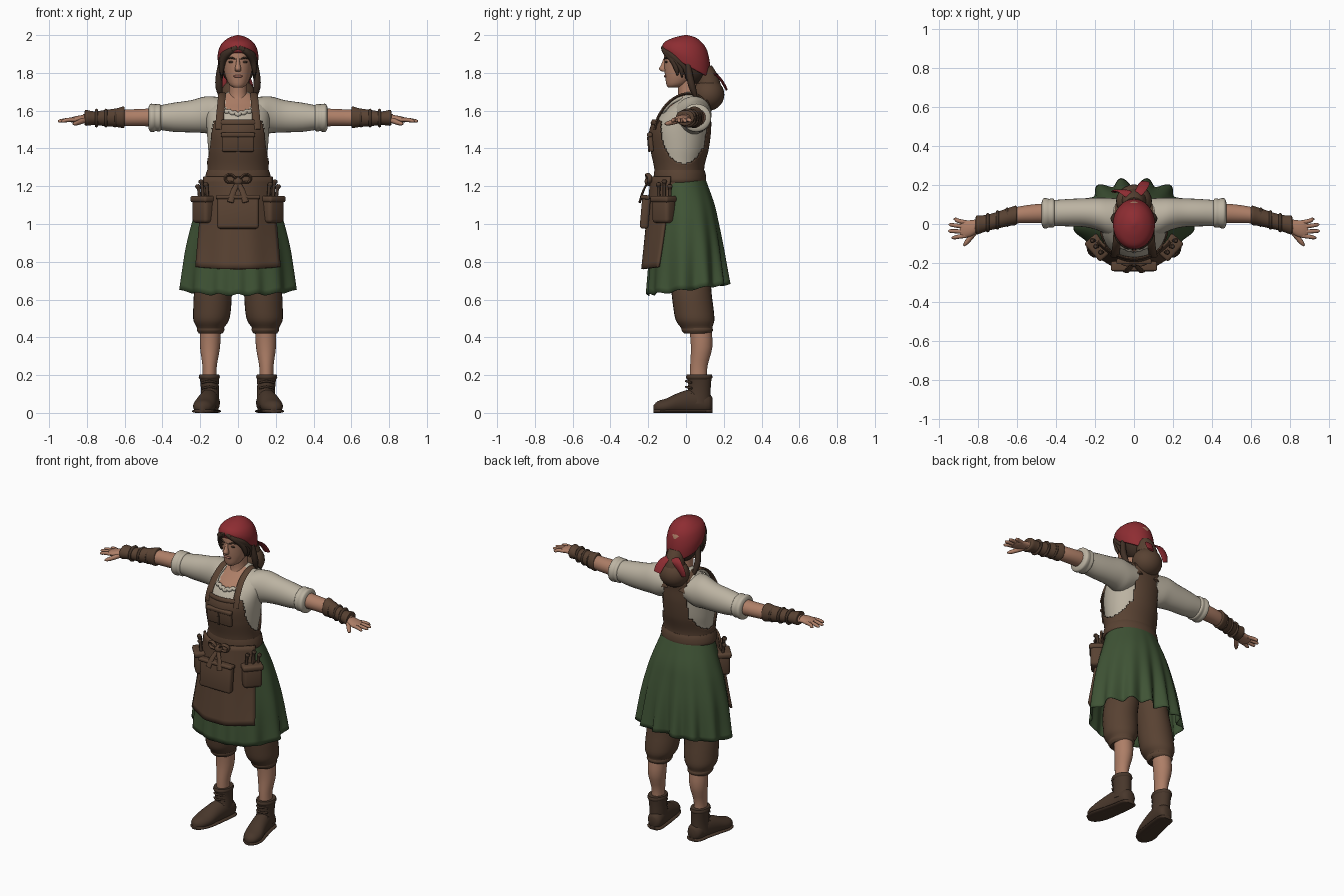
import bpy, bmesh, math
from mathutils import Vector, Euler

def material(name, rgb):
    m = bpy.data.materials.new(name)
    m.diffuse_color = (*rgb, 1)
    return m

SKIN = material("skin", (0.42, 0.21, 0.135))
SHIRT = material("cream cloth", (0.50, 0.45, 0.36))
LEATHER = material("brown leather", (0.098, 0.054, 0.032))
DARK = material("dark leather", (0.065, 0.038, 0.024))
GREEN = material("green cloth", (0.05, 0.088, 0.036))
RED = material("red cloth", (0.27, 0.026, 0.032))
HAIR = material("dark hair", (0.05, 0.029, 0.019))
LIP = material("lips", (0.30, 0.12, 0.09))

def finish(name, bm, mats, mirror=False, thick=0, angle=50):
    bmesh.ops.recalc_face_normals(bm, faces=bm.faces)
    me = bpy.data.meshes.new(name)
    bm.to_mesh(me)
    bm.free()
    ob = bpy.data.objects.new(name, me)
    bpy.context.collection.objects.link(ob)
    for m in mats if isinstance(mats, list) else [mats]:
        me.materials.append(m)
    bpy.ops.object.select_all(action='DESELECT')
    ob.select_set(True)
    bpy.context.view_layer.objects.active = ob
    bpy.ops.object.shade_smooth_by_angle(angle=math.radians(angle))
    if thick:
        s = ob.modifiers.new("thickness", 'SOLIDIFY')
        s.thickness, s.offset = thick, 1
    if mirror:
        ob.modifiers.new("mirror", 'MIRROR').use_mirror_merge = False
    return ob

def smooth_rows(rows, sub):
    """Catmull-Rom resampling of rows of numbers."""
    out, last = [], len(rows) - 1
    for i in range(last):
        a, b, c, d = (rows[min(max(i + k, 0), last)] for k in (-1, 0, 1, 2))
        for s in range(sub):
            t = s / sub
            out.append([q + .5 * t * (r - p + t * (2*p - 5*q + 4*r - e + t * (3*(q - r) + e - p)))
                        for p, q, r, e in zip(a, b, c, d)])
    return out + [list(rows[-1])]

def skin_rings(rings, cap):
    bm = bmesh.new()
    vs = [[bm.verts.new(p) for p in r] for r in rings]
    n = len(vs[0])
    for a, b in zip(vs, vs[1:]):
        for i in range(n):
            bm.faces.new((a[i], a[(i+1) % n], b[(i+1) % n], b[i]))
    if cap:
        bm.faces.new(vs[0])
        bm.faces.new(vs[-1])
    return bm

def loft(name, rows, mats, axis='z', n=28, sub=3, warp=None, keep=None, paint=None, cap=True, **kw):
    """Rows: position on axis, two centre values, two radii."""
    rings = []
    for p, c1, c2, r1, r2 in smooth_rows(rows, sub):
        ring = []
        for i in range(n):
            t = 2 * math.pi * i / n
            a, b = c1 + r1 * math.cos(t), c2 + r2 * math.sin(t)
            co = Vector({'x': (p, a, b), 'y': (a, p, b), 'z': (a, b, p)}[axis])
            ring.append(warp(co) if warp else co)
        rings.append(ring)
    bm = skin_rings(rings, cap)
    if keep:
        bmesh.ops.delete(bm, geom=[f for f in bm.faces if not keep(f.calc_center_median())], context='FACES')
    if paint:
        for f in bm.faces:
            f.material_index = paint(f.calc_center_median())
    return finish(name, bm, mats, **kw)

def tube(name, pts, mats, side=(0, 0, 1), flat=1, n=8, sub=4, **kw):
    """Points: x, y, z, radius; flat squashes across the side direction."""
    rows = smooth_rows(pts, sub)
    rings = []
    for i, r in enumerate(rows):
        tan = Vector(rows[min(i+1, len(rows)-1)][:3]) - Vector(rows[max(i-1, 0)][:3])
        u = tan.cross(Vector(side)).normalized()
        w = u.cross(tan).normalized()
        rings.append([Vector(r[:3]) + r[3] * (w * math.cos(2*math.pi*k/n) + u * flat * math.sin(2*math.pi*k/n))
                      for k in range(n)])
    return finish(name, skin_rings(rings, True), mats, **kw)

def ball(name, loc, size, mat, **kw):
    bm = bmesh.new()
    bmesh.ops.create_uvsphere(bm, u_segments=24, v_segments=14, radius=1)
    for v in bm.verts:
        v.co = Vector([v.co[i] * size[i] + loc[i] for i in range(3)])
    return finish(name, bm, mat, **kw)

def box(name, loc, size, mat, rot=(0, 0, 0), bevel=.012, **kw):
    bm = bmesh.new()
    bmesh.ops.create_cube(bm, size=1)
    for v in bm.verts:
        v.co = Vector([v.co[i] * size[i] for i in range(3)])
    bmesh.ops.bevel(bm, geom=bm.edges[:], offset=bevel, segments=3, profile=.5, affect='EDGES')
    e = Euler([math.radians(a) for a in rot])
    for v in bm.verts:
        v.co.rotate(e)
        v.co += Vector(loc)
    return finish(name, bm, mat, **kw)

# Boots, calves and gathered breeches
def ground(co):
    co.z = max(co.z, 0)
    return co
foot = [(.14, .14, .05, .02, .03), (.12, .142, .05, .045, .052), (.05, .15, .06, .05, .068),
        (-.03, .165, .052, .055, .058), (-.1, .18, .036, .058, .042), (-.15, .187, .03, .042, .032), (-.172, .19, .025, .012, .014)]
loft("boot_foot", foot, DARK, 'y', warp=ground, mirror=True)
loft("boot_sole", [(y, x, .009, rx + .006, .013) for y, x, z, rx, rz in foot], DARK, 'y', warp=ground, mirror=True)
loft("boot_shaft", [(.05, .15, .06, .05, .07), (.1, .148, .068, .048, .062), (.15, .15, .072, .048, .06), (.2, .152, .07, .053, .067)], DARK, mirror=True)
loft("boot_cuff", [(.178, .152, .07, .05, .064), (.188, .152, .07, .056, .07), (.203, .152, .07, .052, .066)], DARK, mirror=True)
for z in (.1, .13, .16):
    tube("boot_lace", [(.115, .03, z, .006), (.15, .0, z + .008, .006), (.19, .03, z, .006)], DARK, mirror=True)
loft("calf", [(.18, .151, .066, .036, .045), (.25, .15, .068, .038, .046), (.35, .148, .083, .053, .057), (.46, .145, .075, .055, .058)], SKIN, mirror=True)
loft("breeches", [(.8, .1, .02, .095, .11), (.65, .13, .028, .1, .106), (.55, .137, .04, .1, .106), (.49, .142, .048, .094, .102),
                  (.455, .145, .055, .074, .085), (.44, .145, .06, .07, .08), (.425, .145, .06, .066, .074)], LEATHER, mirror=True)
loft("breeches_cuff", [(.42, .145, .06, .062, .07), (.437, .145, .06, .073, .083), (.455, .145, .057, .07, .08)], LEATHER, mirror=True)

# Pleated skirt
def pleats(co):
    t = max(0, (1.25 - co.z) / .6)
    a = math.atan2(co.x, -co.y)
    back = .5 - .5 * math.cos(a)
    f = 1 + t * t * (.035 + .055 * back) * math.cos(13 * a + .5 * math.sin(3 * a))
    f -= .1 * t * math.exp(-(co.x / .05) ** 2) * (co.y > 0)
    return Vector((co.x * f, co.y * f, co.z + t * (.13 * co.y + .006 * math.cos(13 * a))))
loft("skirt", [(1.26, 0, -.025, .15, .115), (1.2, 0, -.018, .172, .132), (1.1, 0, -.005, .208, .155), (1, 0, 0, .24, .172),
               (.85, 0, .005, .272, .193), (.65, 0, .01, .293, .212)], GREEN, n=144, sub=5, warp=pleats, cap=False, thick=.004)

# Torso with the open neckline painted as skin
torso = [(1.2, 0, -.03, .152, .115), (1.3, 0, -.036, .147, .118), (1.4, 0, -.034, .158, .14), (1.5, 0, -.03, .165, .148),
         (1.58, 0, -.008, .168, .126), (1.64, 0, .025, .15, .095), (1.675, 0, .035, .1, .07), (1.7, 0, .03, .05, .05)]
loft("shirt_body", torso, [SHIRT, SKIN], n=96, sub=10,
     paint=lambda c: int(c.y < 0 and abs(c.x) < .066 and c.z > 1.572 + .35 * abs(c.x)))
tube("neckline_frill", [(.015 * k, -.136 + .012 * (abs(k) / 3) ** 1.5 + .006 * (k % 2), 1.578 + .004 * abs(k) + .007 * (k % 2), .012)
                        for k in range(-5, 6)], SHIRT)
tube("collar_edge", [(.075, -.117, 1.6, .01), (.08, -.08, 1.64, .01), (.075, -.02, 1.67, .01)], SHIRT, mirror=True)

# Apron bodice with armholes, straps and waistband
loft("apron_bodice", [(z, x, y, a + .009, b + .009) for z, x, y, a, b in torso[:7]], LEATHER, n=128, sub=12, cap=False, thick=.006,
     keep=lambda c: ((c.y + .012) / .118) ** 2 + ((c.z - 1.51) / .19) ** 2 > 1
     and (c.z < 1.54 if c.y < 0 else c.z < 1.655 and (c.z < 1.4 or abs(c.x) < .085)))
tube("apron_strap", [(.098, -.165, 1.5, .024), (.095, -.145, 1.57, .021), (.088, -.085, 1.65, .02), (.084, .0, 1.69, .02),
                     (.075, .085, 1.665, .022), (.06, .128, 1.58, .025)], LEATHER, side=(1, 0, 0), flat=.35, mirror=True)
loft("bib_hem", [(1.525, 0, -.022, .17, .155), (1.535, 0, -.02, .176, .161), (1.55, 0, -.017, .172, .156)], LEATHER, n=64, cap=False,
     keep=lambda c: c.y < -.1 and abs(c.x) < .115, thick=.006)
loft("waistband", [(1.22, 0, -.03, .17, .133), (1.235, 0, -.032, .175, .139), (1.265, 0, -.033, .17, .137), (1.285, 0, -.035, .163, .132)], LEATHER, n=48)
box("bib_pocket", (0, -.186, 1.43), (.17, .025, .095), LEATHER, (5, 0, 0), .009)
box("bib_pocket_flap", (0, -.192, 1.472), (.18, .028, .024), LEATHER, (5, 0, 0), .008)
box("bib_pocket_seam", (0, -.199, 1.42), (.012, .008, .08), DARK, (5, 0, 0), .002)

# Lower apron panel
def apron_point(u, t):
    w, front, bend = .175 + .045 * t, -.176 - .052 * t, 3.2 - 1.3 * t
    x = w * u
    return (x, front + bend * x * x + .004 * t * math.cos(9 * u), 1.25 - .49 * t + .012 * t * u * u)
bm = bmesh.new()
grid = [[bm.verts.new(apron_point(i / 12 - 1, j / 16)) for i in range(25)] for j in range(17)]
for j in range(16):
    for i in range(24):
        bm.faces.new((grid[j][i], grid[j][i+1], grid[j+1][i+1], grid[j+1][i]))
finish("apron_panel", bm, LEATHER, thick=.012)

# Pouches, flaps and tools
box("middle_pouch", (0, -.216, 1.06), (.22, .045, .17), LEATHER, (-5, 0, 0), .015)
box("middle_pouch_lip", (0, -.216, 1.142), (.235, .05, .022), LEATHER, (-5, 0, 0), .008)
box("side_pouch", (.182, -.118, 1.075), (.115, .075, .14), LEATHER, (0, 0, 48), .02, mirror=True)
box("side_pouch_flap", (.184, -.12, 1.132), (.125, .085, .035), LEATHER, (0, 0, 48), .013, mirror=True)
for i, (x, y, top) in enumerate([(.165, -.145, 1.22), (.19, -.115, 1.235), (.207, -.085, 1.21)]):
    tube("tool_handle", [(x - .005, y, 1.12, .009), (x, y, top - .03, .009), (x + .006, y, top - .01, .014), (x + .008, y, top, .008)],
         DARK, side=(1, 0, 0), mirror=True)

# Waist bow
ball("bow_knot", (0, -.197, 1.225), (.026, .022, .024), LEATHER)
tube("bow_loop", [(.0, -.2, 1.225, .008), (.035, -.205, 1.262, .013), (.066, -.192, 1.25, .013), (.055, -.195, 1.222, .012), (.0, -.2, 1.222, .008)],
     LEATHER, side=(0, 1, 0), flat=.6, mirror=True)
tube("bow_tail", [(.0, -.205, 1.22, .012), (.025, -.228, 1.17, .015), (.04, -.245, 1.115, .017)], LEATHER, side=(1, 0, 0), flat=.4, mirror=True)

# Sleeves, forearms, bracers
loft("sleeve", [(.07, .03, 1.58, .1, .085), (.13, .037, 1.575, .097, .1), (.18, .05, 1.578, .085, .096), (.25, .058, 1.57, .074, .085),
                (.34, .058, 1.565, .07, .077), (.42, .056, 1.563, .066, .064), (.45, .055, 1.562, .065, .062)], SHIRT, 'x', mirror=True)
loft("sleeve_cuff", [(.405, .056, 1.563, .06, .06), (.415, .056, 1.563, .075, .073), (.435, .056, 1.563, .073, .071), (.447, .055, 1.562, .077, .074),
                     (.465, .055, 1.562, .076, .073), (.474, .055, 1.562, .055, .055)], SHIRT, 'x', mirror=True)
loft("forearm", [(.44, .056, 1.565, .05, .048), (.53, .052, 1.563, .047, .045), (.63, .04, 1.562, .04, .042), (.82, -.008, 1.558, .03, .024)], SKIN, 'x', mirror=True)
loft("bracer", [(.6, .045, 1.565, .043, .05), (.608, .044, 1.565, .05, .057), (.64, .037, 1.563, .047, .05), (.7, .02, 1.561, .043, .043),
                (.76, .004, 1.56, .042, .036), (.805, -.005, 1.562, .049, .042), (.812, -.006, 1.562, .04, .034)], LEATHER, 'x', mirror=True)
for x, y in ((.65, .035), (.7, .021), (.75, .007)):
    loft("bracer_strap", [(x - .008, y, 1.561, .045, .044), (x, y, 1.561, .05, .05), (x + .008, y, 1.561, .045, .044)], DARK, 'x', mirror=True)

# Hands
loft("palm", [(.79, -.003, 1.558, .028, .022), (.83, -.02, 1.556, .04, .02), (.87, -.027, 1.552, .044, .016), (.893, -.028, 1.55, .036, .009)], SKIN, 'x', mirror=True)
for y, tip, end in ((.008, .925, .024), (-.016, .95, -.004), (-.04, .953, -.036), (-.06, .935, -.07)):
    tube("finger", [(.86, y, 1.552, .011), (.9, (y + end) / 2, 1.551, .011), (tip - .01, end, 1.545, .009), (tip, end, 1.543, .003)], SKIN, mirror=True)
tube("thumb", [(.81, -.03, 1.552, .016), (.838, -.068, 1.54, .014), (.862, -.098, 1.532, .011), (.874, -.112, 1.53, .004)], SKIN, mirror=True)

# Neck, head and face
loft("neck", [(1.6, 0, -.01, .062, .07), (1.66, 0, .01, .052, .056), (1.72, 0, .01, .047, .052), (1.8, 0, .005, .05, .055)], SKIN)
loft("head", [(1.722, 0, -.068, .022, .026), (1.738, 0, -.05, .046, .054), (1.78, 0, -.028, .066, .082), (1.82, 0, -.012, .075, .103),
              (1.87, 0, 0, .083, .116), (1.92, 0, 0, .086, .112), (1.965, 0, 0, .06, .08)], SKIN, n=36)
loft("nose", [(1.875, 0, -.112, .008, .008), (1.845, 0, -.117, .011, .014), (1.82, 0, -.12, .017, .023), (1.808, 0, -.114, .014, .014)], SKIN, n=16)
ball("ear", (.084, .005, 1.835), (.01, .02, .03), SKIN, mirror=True)
ball("eye", (.035, -.104, 1.857), (.015, .007, .006), HAIR, mirror=True)
tube("eyebrow", [(.014, -.114, 1.873, .004), (.037, -.106, 1.88, .005), (.06, -.085, 1.873, .003)], HAIR, mirror=True)
ball("mouth", (0, -.109, 1.782), (.027, .008, .007), LIP)

# Hair
ball("back_hair", (0, .032, 1.84), (.092, .086, .105), HAIR)
ball("hair_bun", (0, .118, 1.685), (.092, .085, .085), LEATHER)
tube("bun_neck", [(0, .09, 1.82, .05), (0, .115, 1.76, .06), (0, .12, 1.7, .07)], LEATHER, side=(1, 0, 0), n=16)
for k in range(3):
    d = .012 * k
    tube("fringe_lock", [(.003 + d, -.119, 1.935 - d * .4, .014), (.045 + d, -.107 + d, 1.912 - d * .5, .018), (.077 + d * .4, -.07 + d, 1.867, .017),
                         (.087, -.05 + 2 * d, 1.82, .014), (.085, -.045 + 2 * d, 1.785 - d, .003)], HAIR, mirror=True)
tube("side_lock", [(.09, .01, 1.85, .015), (.1, .02, 1.78, .018), (.1, .035, 1.72, .018), (.085, .06, 1.65, .006)], HAIR, side=(0, 1, 0), mirror=True)

# Headscarf with knot and tails
def slant(co):
    co.z -= .55 * co.y * (2 - co.z) / .155
    return co
loft("headscarf", [(1.842, 0, 0, .099, .121), (1.85, 0, 0, .105, .127), (1.9, 0, 0, .107, .126), (1.95, 0, 0, .089, .106),
                   (1.985, 0, 0, .05, .06), (2.0, 0, 0, .006, .007)], RED, n=40, sub=4, warp=slant)
ball("scarf_knot", (0, .135, 1.795), (.03, .024, .024), RED)
tube("scarf_tail_long", [(.01, .14, 1.8, .016), (.035, .175, 1.775, .026), (.05, .2, 1.74, .028), (.055, .215, 1.71, .024)], RED, side=(1, 0, 0), flat=.25)
tube("scarf_tail_short", [(-.01, .14, 1.8, .016), (-.05, .165, 1.785, .026), (-.085, .17, 1.745, .026), (-.1, .165, 1.705, .018)], RED, side=(1, 0, 0), flat=.3)
